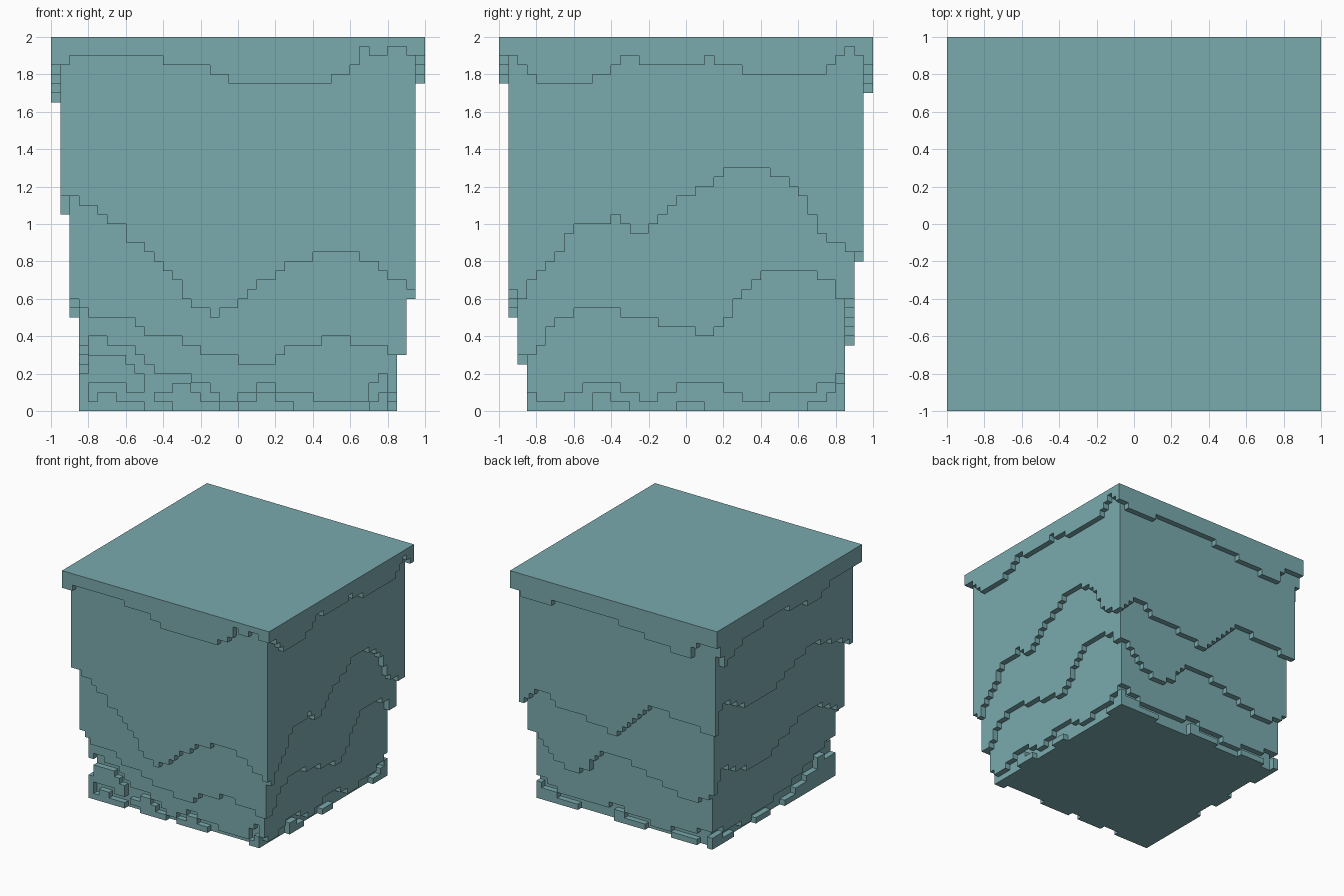
import bpy
import bmesh
from mathutils import Vector

if "Cube" in bpy.data.objects:
    bpy.data.objects.remove(bpy.data.objects["Cube"], do_unlink=True)

U = 0.05      # one grid cell
ROOF = 39     # underside of the cap, in cells

teal = bpy.data.materials.new("muted teal")
teal.use_nodes = True
COLOR = (0.195, 0.402, 0.423, 1)
teal.diffuse_color = COLOR
teal.node_tree.nodes["Principled BSDF"].inputs["Base Color"].default_value = COLOR


def finish(name, bm):
    bmesh.ops.recalc_face_normals(bm, faces=bm.faces)
    mesh = bpy.data.meshes.new(name)
    bm.to_mesh(mesh)
    bm.free()
    mesh.materials.append(teal)
    obj = bpy.data.objects.new(name, mesh)
    bpy.context.collection.objects.link(obj)


def slab(name, half, z0, z1):
    bm = bmesh.new()
    bmesh.ops.create_cube(bm, size=1)
    for v in bm.verts:
        v.co = Vector((v.co.x * 2 * half, v.co.y * 2 * half, z0 if v.co.z < 0 else z1)) * U
    finish(name, bm)


# Where a point along a side, at a distance r from the middle, lies
PLACE = {"front": lambda a, r: (a, -r), "back": lambda a, r: (a, r),
         "right": lambda a, r: (r, a), "left": lambda a, r: (-r, a)}


def extrude_run(bm, side, r, run):
    """One-cell-thick plate from columns (start, end, low, high)."""
    low, high = [], []
    for a, b, lo, hi in run:
        low += [(a, lo), (b, lo)]
        high += [(a, hi), (b, hi)]
    pts = []
    for p in low + high[::-1]:
        if pts and p == pts[-1]:
            continue
        # drop the middle of three points in line
        if len(pts) > 1 and any(pts[-2][i] == pts[-1][i] == p[i] for i in (0, 1)):
            pts.pop()
        pts.append(p)
    place = PLACE[side]
    face = bm.faces.new([bm.verts.new(Vector((*place(a, r), z)) * U) for a, z in pts])
    out = bmesh.ops.extrude_face_region(bm, geom=[face], use_keep_orig=True)
    verts = [g for g in out["geom"] if isinstance(g, bmesh.types.BMVert)]
    bmesh.ops.translate(bm, verts=verts, vec=Vector((*place(0, -1), 0)) * U)


def plate(bm, side, r, steps, end):
    """Split (start, low, high) steps into connected runs and build each."""
    run = []
    for i, (a, lo, hi) in enumerate(steps):
        b = steps[i + 1][0] if i + 1 < len(steps) else end
        if run and (hi <= lo or lo >= run[-1][3] or hi <= run[-1][2]):
            extrude_run(bm, side, r, run)
            run = []
        if hi > lo:
            run.append((a, b, lo, hi))
    if run:
        extrude_run(bm, side, r, run)


def band(name, r, **sides):
    """Ring of four hanging plates with stepped lower edges: (start, low)."""
    bm = bmesh.new()
    for side, steps in sides.items():
        end = r if side in ("left", "right") else r - 1
        plate(bm, side, r, [(a, z, ROOF) for a, z in steps], end)
    finish(name, bm)


# Solid middle and flat cap
slab("core", 16, 0, ROOF)
slab("top_cap", 20, ROOF, 40)

# Overhanging top crust
band("top_crust", 20,
     front=[(-19, 37), (-18, 38), (-8, 37), (-3, 36), (-1, 35), (10, 36), (12, 37),
            (13, 39), (14, 38), (16, 39), (18, 38)],
     right=[(-20, 38), (-18, 37), (-17, 36), (-16, 35), (-10, 36), (-8, 37), (-7, 38),
            (-5, 37), (2, 38), (3, 37), (6, 36), (15, 37), (16, 38), (17, 39), (18, 38),
            (19, 37)],
     back=[(-19, 37), (-16, 36), (-15, 34), (-11, 35), (-6, 36), (-1, 37), (12, 36), (18, 37)],
     left=[(-20, 37), (-11, 36), (-9, 35), (-5, 36), (0, 37), (7, 36), (13, 35), (15, 34),
           (17, 33), (18, 35), (19, 37)])

# Upper layer
band("upper_layer", 19,
     front=[(-18, 23), (-17, 22), (-15, 21), (-14, 20), (-12, 18), (-10, 17), (-9, 16),
            (-8, 15), (-7, 14), (-6, 12), (-5, 11), (-3, 10), (-2, 11), (0, 12), (1, 13),
            (2, 14), (4, 15), (5, 16), (8, 17), (13, 16), (15, 15), (16, 14)],
     right=[(-19, 13), (-18, 12), (-17, 14), (-16, 15), (-15, 16), (-14, 17), (-13, 19),
            (-12, 20), (-8, 21), (-7, 20), (-6, 19), (-4, 20), (-3, 21), (-2, 22), (-1, 23),
            (1, 24), (3, 25), (4, 26), (9, 25), (11, 24), (12, 23), (13, 21), (14, 19),
            (15, 18), (17, 17)],
     back=[(-18, 21), (-16, 22), (-10, 23), (-6, 22), (-5, 21), (-4, 20), (-3, 19), (-2, 18),
           (-1, 17), (0, 16), (2, 17), (6, 18), (12, 19), (13, 20), (16, 19), (17, 18)],
     left=[(-19, 23), (-18, 24), (-16, 25), (-13, 26), (-10, 27), (-6, 26), (-3, 25), (0, 24),
           (2, 23), (11, 24), (13, 25), (15, 26), (17, 25), (18, 21)])

# Middle layer
band("middle_layer", 18,
     front=[(-17, 11), (-16, 10), (-11, 9), (-10, 8), (-6, 7), (-4, 6), (0, 5), (4, 6), (5, 7),
            (9, 8), (12, 7), (16, 6)],
     right=[(-18, 6), (-16, 7), (-15, 9), (-14, 10), (-12, 11), (-7, 10), (-3, 9), (1, 8),
            (3, 9), (4, 10), (5, 12), (6, 13), (7, 14), (8, 15), (14, 14), (16, 12)],
     back=[(-17, 9), (-15, 8), (-11, 9), (-8, 10), (-5, 11), (-2, 12), (4, 11), (5, 10), (6, 8),
           (8, 7), (11, 8), (13, 9), (14, 10), (15, 11), (16, 12)],
     left=[(-18, 12), (-16, 13), (-14, 14), (-12, 15), (-5, 14), (-3, 13), (0, 12), (2, 11),
           (9, 12), (12, 13), (14, 14), (16, 12), (17, 10)])

# Lower layer
band("lower_layer", 17,
     front=[(-16, 8), (-14, 7), (-11, 6), (-10, 5), (-9, 4), (-5, 3), (-3, 2), (-2, 1), (0, 2),
            (2, 3), (4, 2), (8, 1), (14, 3), (15, 4)],
     right=[(-17, 2), (-16, 1), (-13, 2), (-11, 3), (-7, 2), (-5, 1), (-3, 2), (-1, 3), (4, 2),
            (6, 1), (9, 2), (14, 3), (16, 4)],
     back=[(-16, 3), (-14, 2), (-9, 1), (-5, 2), (0, 3), (3, 2), (13, 3), (15, 4)],
     left=[(-17, 7), (-14, 6), (-11, 5), (-8, 4), (-5, 3), (0, 2), (6, 1), (9, 2), (14, 3)])

# Raised patches around the foot: (start, low, high), with (start, 0, 0) as a gap
bm = bmesh.new()
plate(bm, "front", 17, [(-16, 3, 6), (-12, 2, 5), (-11, 2, 4)], -10)
plate(bm, "front", 17, [(-16, 0, 1), (-15, 0, 2), (-13, 0, 1), (-10, 0, 0), (-9, 1, 2),
                        (-7, 0, 3), (-5, 0, 2), (-4, 0, 1), (-2, 0, 0), (0, 0, 1), (2, 0, 2),
                        (4, 0, 1), (6, 0, 0), (14, 0, 1), (15, 0, 2)], 16)
plate(bm, "right", 17, [(-10, 0, 2), (-8, 0, 1), (-6, 0, 0), (-1, 0, 1), (2, 0, 0),
                        (13, 0, 1), (15, 0, 2), (16, 0, 3)], 17)
plate(bm, "back", 17, [(-14, 0, 1), (-9, 0, 0), (-4, 0, 1), (0, 0, 2), (2, 0, 0),
                       (9, 0, 1), (13, 0, 2)], 16)
plate(bm, "left", 17, [(-17, 0, 4), (-14, 0, 5), (-12, 0, 3), (-9, 0, 2), (-6, 0, 1),
                       (-3, 0, 0), (1, 0, 1), (5, 0, 0), (11, 0, 1), (14, 0, 2)], 17)
finish("foot_patches", bm)
